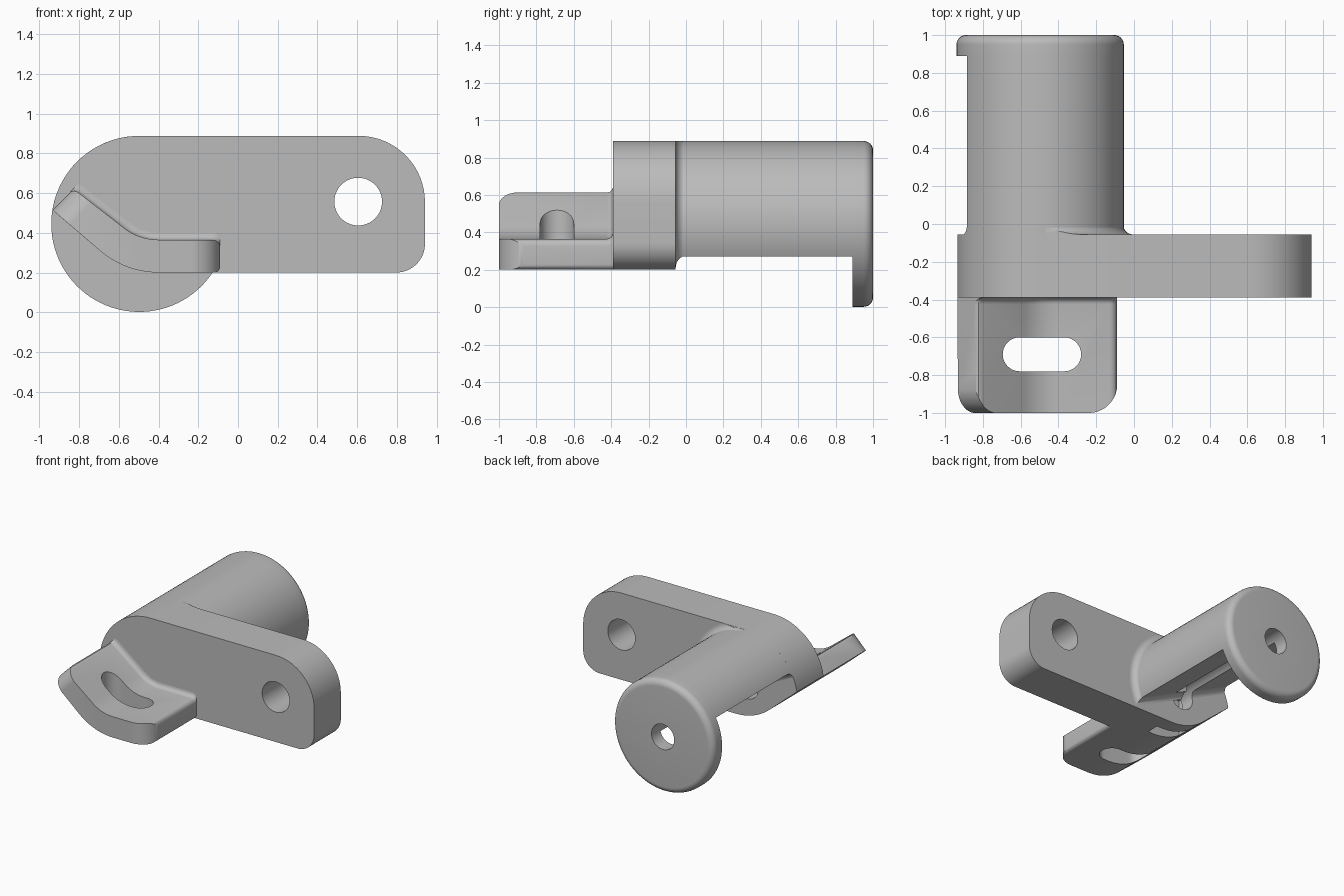
import bpy, bmesh, math
from math import sin, cos, pi, radians

if "Cube" in bpy.data.objects:
    bpy.data.objects.remove(bpy.data.objects["Cube"], do_unlink=True)

grey = bpy.data.materials.new("light_grey")
grey.use_nodes = True
COL = (0.5, 0.5, 0.5, 1)
grey.diffuse_color = COL
grey.node_tree.nodes["Principled BSDF"].inputs["Base Color"].default_value = COL

AX, AZ, R = -0.497, 0.445, 0.443    # barrel axis and radius
BACK, FRONT = -0.055, -0.39         # plate faces


def arc(cx, cz, r, a0, a1, n=16):
    return [(cx + r * cos(radians(a0 + (a1 - a0) * i / n)),
             cz + r * sin(radians(a0 + (a1 - a0) * i / n))) for i in range(n + 1)]


def circle(cx, cz, r, n=96):
    return arc(cx, cz, r, 0, 360, n)[:-1]


def skin(name, rings, bevel=None, width=0.0):
    """Skin rings of 3D points, cap both ends, bevel edges chosen by a rule."""
    bm = bmesh.new()
    rings = [[bm.verts.new(p) for p in ring] for ring in rings]
    for a, b in zip(rings, rings[1:]):
        n = len(a)
        for i in range(n):
            j = (i + 1) % n
            bm.faces.new((a[i], a[j], b[j], b[i]))
    bm.faces.new(rings[0])
    bm.faces.new(rings[-1])
    if bevel:
        edges = [e for e in bm.edges if bevel(*[v.co for v in e.verts])]
        bmesh.ops.bevel(bm, geom=edges, offset=width, segments=6,
                        profile=0.5, affect='EDGES', clamp_overlap=True)
    bmesh.ops.recalc_face_normals(bm, faces=bm.faces)
    me = bpy.data.meshes.new(name)
    bm.to_mesh(me)
    bm.free()
    me.materials.append(grey)
    ob = bpy.data.objects.new(name, me)
    bpy.context.collection.objects.link(ob)
    return ob


def loft(name, layers, **kw):
    """Skin (y, xz outline) layers."""
    return skin(name, [[(x, y, z) for x, z in pts] for y, pts in layers], **kw)


def prism(name, pts, y0, y1, **kw):
    return loft(name, [(y0, pts), (y1, pts)], **kw)


def upright(name, pts, lean=0.0):
    """Extrude an xy outline upwards, leaning in x."""
    return skin(name, [[(x + lean * z, y, z) for x, y in pts] for z in (0, 0.9)])


def boolean(ob, tool, op='DIFFERENCE'):
    bpy.context.view_layer.objects.active = ob
    m = ob.modifiers.new("cut", 'BOOLEAN')
    m.operation, m.object, m.solver = op, tool, 'EXACT'
    bpy.ops.object.modifier_apply(modifier=m.name)


# Mounting plate: big round end, two corner radii, curved underside
tip = (-0.934, 0.515)
under = arc(-0.4, 0.65, 0.45, 270, 229, 10)
tip_angle = math.degrees(math.atan2(tip[1] - AZ, tip[0] - AX))
outline = (arc(AX, AZ, R, 90, tip_angle, 24) + under[::-1]
           + arc(0.796, 0.345, 0.145, 270, 360)
           + arc(0.608, 0.555, 0.333, 0, 90))
plate = prism("mounting_plate", outline, FRONT, BACK)

# Barrel with rounded end flange
rim = 0.05
layers = [(BACK, circle(AX, AZ, R)), (0.89, circle(AX, AZ, R))]
for i in range(9):
    a = i / 8 * pi / 2
    layers.append((1 - rim + rim * sin(a), circle(AX, AZ, R - rim + rim * cos(a))))
barrel = loft("barrel_with_flange", layers)

# Fillet at the barrel foot, only where the plate is wider than the barrel
foot = []
for i in range(9):
    a = i / 8 * pi / 2
    foot.append((BACK + rim * (1 - cos(a)), circle(AX, AZ, R - 0.002 + rim * (1 - sin(a)))))
fillet = loft("barrel_fillet", foot)
trim = prism("trim_helper", [(AX, -0.2), (0.3, -0.2), (0.3, 0.887), (AX, 0.887)], -0.2, 0.2)
boolean(fillet, trim, 'INTERSECT')

# Slanted relief under the barrel, rounded where it meets the plate
ax, az, bx, bz = -0.09, 0.272, -0.887, 0.66
dx, dz = (bx - ax) * 0.4, (bz - az) * 0.4
p, q = (ax - dx, az - dz), (bx + dx, bz + dz)
relief = prism("relief_cutter", [p, q, (q[0] - 0.6, q[1] - 1.2), (p[0] - 0.6, p[1] - 1.2)],
               BACK - 0.001, 0.89, width=rim,
               bevel=lambda a, b: max(a.y, b.y) < 0 and all(
                   min(math.dist((v.x, v.z), c) for c in (p, q)) < 0.01 for v in (a, b)))

# Bore along the axis, nut pocket and plate hole
bore = prism("bore_cutter", circle(AX, AZ, 0.1, 48), -0.25, 1.1)
pocket = prism("pocket_cutter", [(-0.65, 0.1), (-0.36, 0.1), (-0.36, 0.56), (-0.65, 0.56)],
               -0.27, -0.17)
hole = prism("hole_cutter", circle(0.605, 0.557, 0.12, 64), -0.6, 0.2)
boolean(barrel, relief)
boolean(barrel, bore)
boolean(fillet, relief)
for tool in (hole, bore, pocket):
    boolean(plate, tool)


# Bent tongue in front, its upper side flared where it joins the plate
def tongue_section(d):
    top = ([(-0.852, 0.598), (-0.838, 0.609), (-0.823, 0.612), (-0.805, 0.604)]
           + arc(-0.4, 0.65, 0.285, 229, 270, 10) + arc(-0.13, 0.325, 0.04, 90, 0, 6))
    top = [(x + (0.5 * d if x < -0.5 else 0), z + d) for x, z in top]
    return [tip] + under[::-1] + arc(-0.12, 0.23, 0.03, 270, 360, 5) + top[::-1]


flare = 0.035
steps = [(-1.05, tongue_section(0))]
for i in range(7):
    a = i / 6 * pi / 2
    steps.append((FRONT - flare * (1 - sin(a)), tongue_section(flare * (1 - cos(a)))))
tongue = loft("bent_tongue", steps)

# Rounded outer corners: upright on the flat end, leaning on the raised end
flat_corner = upright("flat_corner_helper", arc(-0.239, -0.85, 0.15, -90, 0)
                      + [(-0.089, 0), (-2, 0), (-2, -1)])
edge = tip[0] - tip[1] - 0.002
raised_corner = upright("raised_corner_helper",
                        [(edge + 0.18 + 1.35 * x, y) for x, y in arc(0, -0.871, 0.13, 180, 270)]
                        + [(1, -1.001), (1, 0), (edge, 0)], lean=1.0)
boolean(tongue, flat_corner, 'INTERSECT')
boolean(tongue, raised_corner, 'INTERSECT')

# Stadium slot through the tongue
slot = upright("slot_cutter", arc(-0.37, -0.69, 0.09, -90, 90)
               + arc(-0.605, -0.69, 0.09, 90, 270))
boolean(tongue, slot)

# Remove helpers and shade smooth with sharp edges kept
for ob in (trim, relief, bore, pocket, hole, flat_corner, raised_corner, slot):
    bpy.data.objects.remove(ob, do_unlink=True)
bpy.ops.object.select_all(action='DESELECT')
for ob in (plate, barrel, fillet, tongue):
    ob.select_set(True)
bpy.context.view_layer.objects.active = plate
bpy.ops.object.shade_smooth_by_angle(angle=radians(30))
